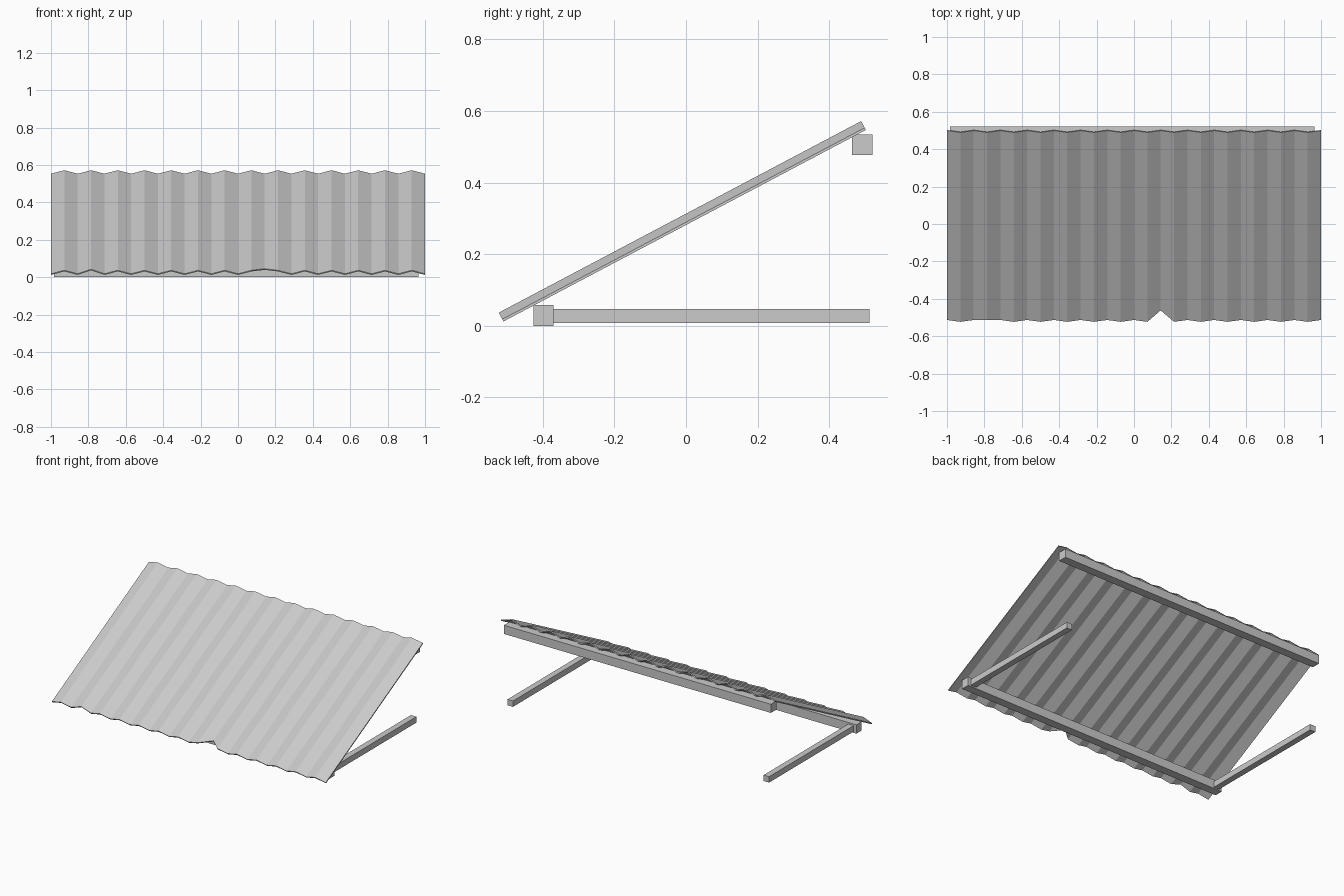
import bpy, bmesh
from math import radians
from mathutils import Matrix, Vector

if "Cube" in bpy.data.objects:
    bpy.data.objects.remove(bpy.data.objects["Cube"], do_unlink=True)

grey = bpy.data.materials.new("plain_grey")
grey.use_nodes = True
colour = (0.6, 0.6, 0.6, 1)
grey.diffuse_color = colour
grey.node_tree.nodes["Principled BSDF"].inputs["Base Color"].default_value = colour


def add_object(name, bm):
    bmesh.ops.recalc_face_normals(bm, faces=bm.faces)
    mesh = bpy.data.meshes.new(name)
    bm.to_mesh(mesh)
    bm.free()
    mesh.materials.append(grey)
    obj = bpy.data.objects.new(name, mesh)
    bpy.context.collection.objects.link(obj)
    return obj


def beam(name, low, high):
    """Box between two opposite corners."""
    low, high = Vector(low), Vector(high)
    bm = bmesh.new()
    bmesh.ops.create_cube(bm, size=1)
    bmesh.ops.scale(bm, vec=high - low, verts=bm.verts)
    bmesh.ops.translate(bm, vec=(low + high) / 2, verts=bm.verts)
    return add_object(name, bm)


# Corrugated sheet: zigzag strips laid flat, thickened, then tilted
STRIPS, LENGTH, RIDGE, THICK = 28, 1.145, 0.021, 0.007
dents = {3: 0.012, 16: 0.058}      # damaged spots along the front edge
bm = bmesh.new()
rows = []
for k in range(STRIPS + 1):
    x = -1 + 2 * k / STRIPS
    z = 0 if k % 2 else -RIDGE
    rows.append((bm.verts.new((x, dents.get(k, 0), z)),
                 bm.verts.new((x, LENGTH, z))))
for (a, b), (c, d) in zip(rows, rows[1:]):
    bm.faces.new((a, c, d, b))
extruded = bmesh.ops.extrude_face_region(bm, geom=bm.faces[:], use_keep_orig=True)
lower = [v for v in extruded["geom"] if isinstance(v, bmesh.types.BMVert)]
bmesh.ops.translate(bm, vec=(0, 0, -THICK), verts=lower)
tilt = Matrix.Translation((0, -0.523, 0.037)) @ Matrix.Rotation(radians(27.85), 4, 'X')
bmesh.ops.transform(bm, matrix=tilt, verts=bm.verts)
add_object("corrugated_sheet", bm)

# Long beams under the front and back edges
beam("front_beam", (-0.985, -0.426, 0), (0.965, -0.37, 0.058))
beam("back_beam", (-0.985, 0.464, 0.477), (0.965, 0.521, 0.534))

# Ground rails running back from the front beam
for name, x in (("left_rail", 0.925), ("right_rail", -0.945)):
    beam(name, (x - 0.02, -0.375, 0.008), (x + 0.02, 0.512, 0.047))
